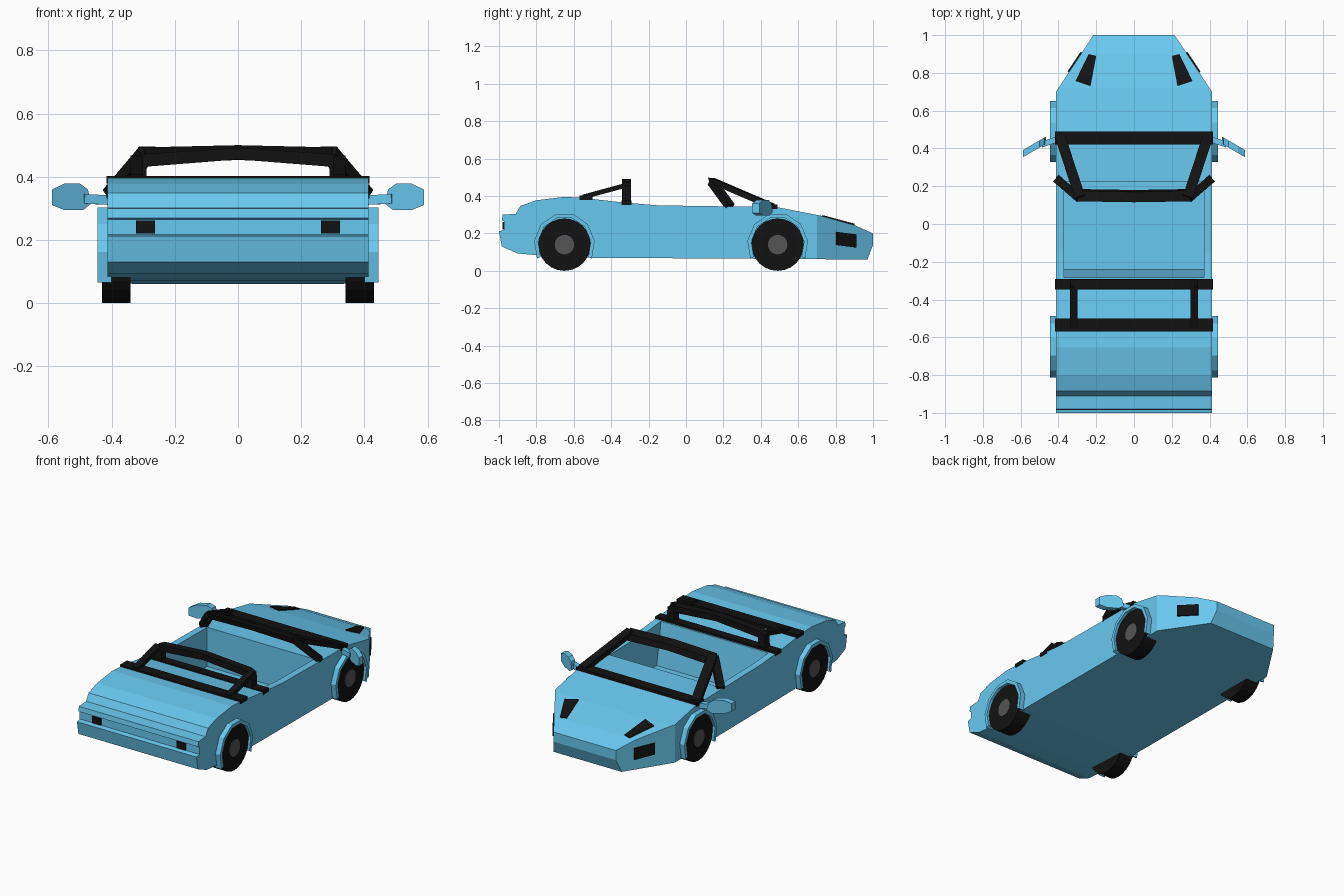
import bpy, bmesh
from math import sin, cos, radians, pi
from mathutils import Vector, Matrix

if "Cube" in bpy.data.objects:
    bpy.data.objects.remove(bpy.data.objects["Cube"])


def material(name, rgb):
    m = bpy.data.materials.new(name)
    m.diffuse_color = (*rgb, 1)
    m.use_nodes = True
    m.node_tree.nodes["Principled BSDF"].inputs["Base Color"].default_value = m.diffuse_color
    return m


BLUE = material("blue_paint", (0.14, 0.58, 0.87))
BLACK = material("black_trim", (0.006, 0.006, 0.006))
GREY = material("hub_grey", (0.09, 0.09, 0.09))


def finish(name, bm, mat, mirror=False):
    bmesh.ops.recalc_face_normals(bm, faces=bm.faces)
    me = bpy.data.meshes.new(name)
    bm.to_mesh(me)
    bm.free()
    me.materials.append(mat)
    ob = bpy.data.objects.new(name, me)
    bpy.context.collection.objects.link(ob)
    if mirror:
        m = ob.modifiers.new("mirror", "MIRROR")
        m.use_mirror_merge = False
    return ob


def prism_bm(pts, offset):
    bm = bmesh.new()
    f = bm.faces.new([bm.verts.new(p) for p in pts])
    ext = bmesh.ops.extrude_face_region(bm, geom=[f], use_keep_orig=True)
    verts = [g for g in ext["geom"] if isinstance(g, bmesh.types.BMVert)]
    bmesh.ops.translate(bm, vec=offset, verts=verts)
    return bm


def prism(name, pts, offset, mat, mirror=False):
    return finish(name, prism_bm(pts, offset), mat, mirror)


def beams(name, segments, mat, mirror=False):
    """Square bars given as (start, end, width, height)."""
    bm = bmesh.new()
    for a, b, w, h in segments:
        a, b = Vector(a), Vector(b)
        d = (b - a).normalized()
        ref = Vector((0, 1, 0)) if abs(d.z) > 0.95 else Vector((0, 0, 1))
        side = d.cross(ref).normalized()
        up = side.cross(d)
        rot = Matrix((d, side, up)).transposed().to_4x4()
        mat4 = Matrix.Translation((a + b) / 2) @ rot @ Matrix.Diagonal(((b - a).length, w, h, 1))
        bmesh.ops.create_cube(bm, size=1, matrix=mat4)
    return finish(name, bm, mat, mirror)


# Body: side profile extruded across, front corners cut off in plan
W = 0.413
profile = [(-0.985, 0.13), (-0.9, 0.093), (-0.78, 0.082), (-0.5, 0.07), (0.64, 0.063),
           (0.97, 0.06), (1.0, 0.14), (1.0, 0.2), (0.9, 0.245), (0.72, 0.295),
           (0.48, 0.342), (0.2, 0.345), (-0.15, 0.35), (-0.35, 0.367), (-0.55, 0.39),
           (-0.65, 0.396), (-0.8, 0.377), (-0.885, 0.348), (-0.91, 0.305),
           (-0.98, 0.3), (-0.985, 0.27), (-0.972, 0.265), (-0.972, 0.218), (-1.0, 0.212)]
bm = prism_bm([(-W, y, z) for y, z in profile], (2 * W, 0, 0))
bmesh.ops.recalc_face_normals(bm, faces=bm.faces)
for s in (1, -1):
    cut = bmesh.ops.bisect_plane(bm, geom=bm.verts[:] + bm.edges[:] + bm.faces[:],
                                 plane_co=(s * W, 0.7, 0), plane_no=(s * 0.3, 0.198, 0),
                                 clear_outer=True)
    edges = [g for g in cut["geom_cut"] if isinstance(g, bmesh.types.BMEdge)]
    bmesh.ops.edgeloop_fill(bm, edges=edges)
body = finish("body", bm, BLUE)

# Open cockpit
cutter = prism("cockpit_cutter", [(-0.37, y, z) for y, z in
               [(-0.297, 0.45), (-0.24, 0.1), (0.225, 0.1), (0.225, 0.45)]], (0.74, 0, 0), BLUE)
cutter.hide_render = True
mod = body.modifiers.new("cockpit", "BOOLEAN")
mod.operation, mod.solver, mod.object = "DIFFERENCE", "EXACT", cutter
bpy.context.view_layer.objects.active = body
bpy.ops.object.modifier_apply(modifier=mod.name)
bpy.data.objects.remove(cutter)

# Windscreen frame: base bar, raked pillars, header, quarter-window posts
beams("windscreen_base", [((-0.417, 0.455, 0.343), (0.417, 0.455, 0.343), 0.07, 0.024)], BLACK)
prism("windscreen_header", [(-0.29, 0.13, 0.455), (0, 0.125, 0.465), (0.29, 0.13, 0.455),
                            (0.3, 0.12, 0.493), (0, 0.115, 0.5), (-0.3, 0.12, 0.493)],
      (0, 0.055, -0.012), BLACK)
beams("windscreen_pillar", [((0.39, 0.46, 0.345), (0.285, 0.14, 0.482), 0.055, 0.03),
                            ((0.405, 0.235, 0.345), (0.295, 0.14, 0.475), 0.045, 0.035)],
      BLACK, True)

# Roll hoop and rear window frame
beams("hoop_base", [((-0.417, -0.318, 0.363), (0.417, -0.318, 0.363), 0.055, 0.024)], BLACK)
prism("roll_hoop", [(-0.34, -0.343, 0.36), (-0.29, -0.343, 0.36), (-0.29, -0.343, 0.432),
                    (0, -0.343, 0.455), (0.29, -0.343, 0.432), (0.29, -0.343, 0.36),
                    (0.34, -0.343, 0.36), (0.335, -0.343, 0.455), (0.3, -0.343, 0.472),
                    (0, -0.343, 0.492), (-0.3, -0.343, 0.472), (-0.335, -0.343, 0.455)],
      (0, 0.048, 0), BLACK)
beams("rear_window_base", [((-0.417, -0.535, 0.39), (0.417, -0.535, 0.39), 0.07, 0.024)], BLACK)
beams("rear_window_strut", [((0.32, -0.33, 0.455), (0.32, -0.55, 0.395), 0.04, 0.025)],
      BLACK, True)

# Wheels, hubs and faceted arches
for label, y in (("rear", -0.65), ("front", 0.49)):
    for part, r, x0, x1, mat in (("tyre", 0.14, 0.34, 0.43, BLACK),
                                 ("hub", 0.052, 0.42, 0.434, GREY)):
        ring = [(x0, y + r * cos(i * pi / 12), 0.14 + r * sin(i * pi / 12)) for i in range(24)]
        prism(f"{label}_{part}", ring, (x1 - x0, 0, 0), mat, True)
    angles = [radians(-26 + i * 232 / 7) for i in range(8)]
    arch = [(0.4, y + 0.163 * cos(a), 0.14 + 0.17 * sin(a)) for a in angles]
    arch += [(0.4, y + 0.142 * cos(a), 0.14 + 0.148 * sin(a)) for a in reversed(angles)]
    prism(f"{label}_wheel_arch", arch, (0.045, 0, 0), BLUE, True)

# Door mirrors, swept towards the tail
outline = [(0.465, 0.315), (0.475, 0.36), (0.5, 0.378), (0.55, 0.378), (0.588, 0.36),
           (0.588, 0.31), (0.55, 0.295), (0.49, 0.295)]
prism("mirror_head", [(x, 0.425 - (x - 0.465) * 0.58, z) for x, z in outline],
      (0, 0.038, 0), BLUE, True)
beams("mirror_arm", [((0.4, 0.45, 0.326), (0.49, 0.42, 0.33), 0.03, 0.03)], BLUE, True)

# Lights and side intakes
prism("headlight", [(0.31, 0.757, 0.278), (0.23, 0.73, 0.286), (0.2, 0.89, 0.243),
                    (0.24, 0.9, 0.24)], (0, 0, 0.012), BLACK, True)
prism("nose_intake", [(W - (y - 0.7) * 0.66 - 0.006, y, z) for y, z in
                      [(0.8, 0.208), (0.8, 0.138), (0.905, 0.125), (0.905, 0.195)]],
      (0.011, 0.007, 0), BLACK, True)
prism("tail_light", [(0.262, -0.965, 0.221), (0.323, -0.965, 0.221), (0.323, -0.965, 0.262),
                     (0.262, -0.965, 0.262)], (0, -0.016, 0), BLACK, True)
